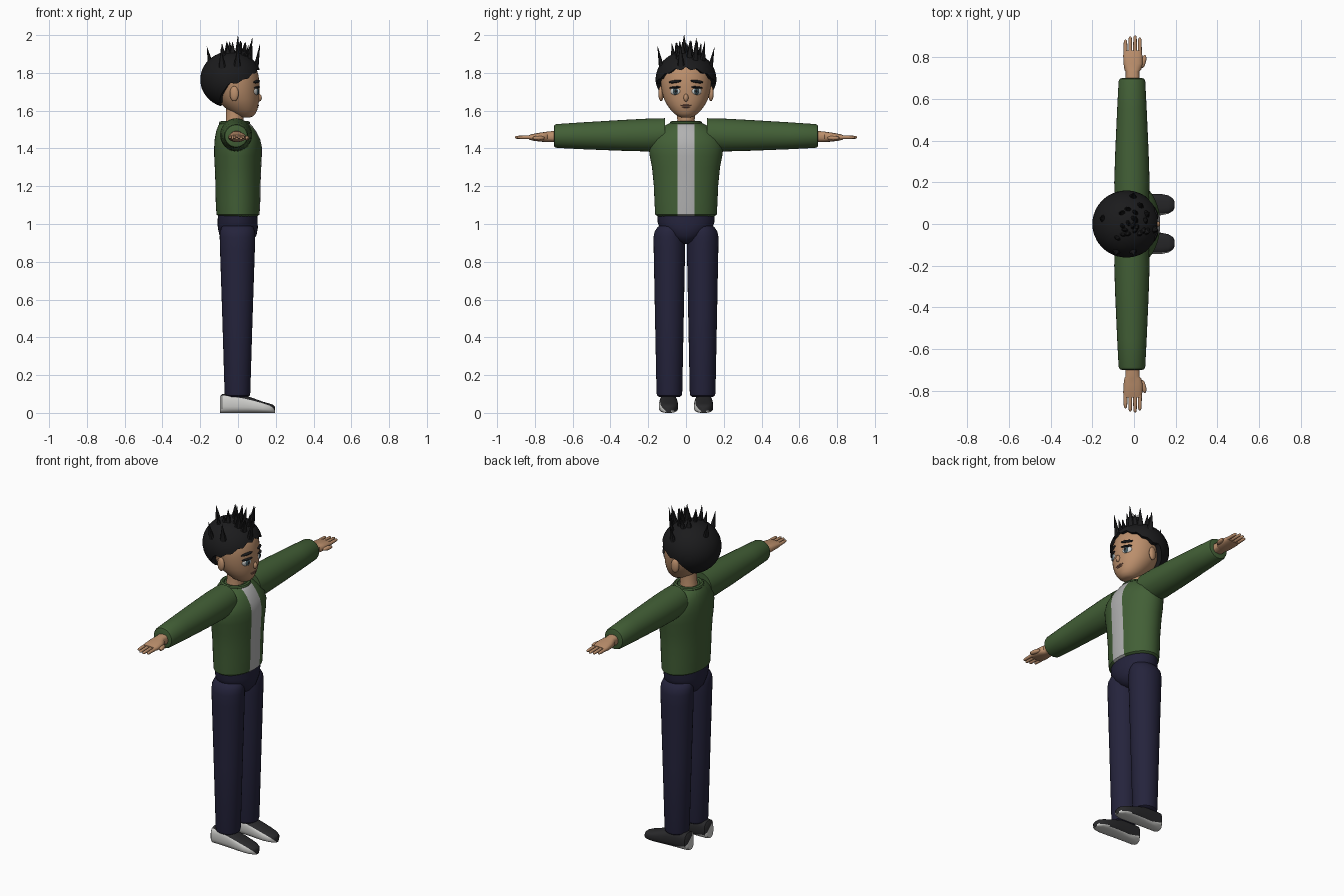
import bpy, bmesh, math, random
from mathutils import Matrix, Vector, Euler

if "Cube" in bpy.data.objects:
    bpy.data.objects.remove(bpy.data.objects["Cube"])

random.seed(4)
pi = math.pi


def colour(name, r, g, b):
    m = bpy.data.materials.new(name)
    m.diffuse_color = (r, g, b, 1)
    m.use_nodes = True
    m.node_tree.nodes["Principled BSDF"].inputs["Base Color"].default_value = m.diffuse_color
    return m


GREEN = colour("jacket_green", .055, .115, .037)
NAVY = colour("trouser_navy", .018, .017, .045)
HAIR = colour("hair_black", .011, .011, .012)
SKIN = colour("skin", .50, .275, .15)
GREY = colour("shirt_grey", .44, .44, .44)
WHITE = colour("white", .62, .62, .60)
BLACK = colour("shoe_black", .022, .022, .024)
IRIS = colour("iris_grey", .05, .09, .11)
LIP = colour("lip_brown", .27, .125, .085)


def finish(name, bm, *mats):
    bmesh.ops.recalc_face_normals(bm, faces=bm.faces[:])
    me = bpy.data.meshes.new(name)
    bm.to_mesh(me)
    bm.free()
    for m in mats:
        me.materials.append(m)
    ob = bpy.data.objects.new(name, me)
    bpy.context.collection.objects.link(ob)
    return ob


def loft(axis, sections, n=32, p=2.0):
    """Closed tube; each section is (position, centre a, centre b, radius a, radius b)."""
    order = {'x': (2, 0, 1), 'y': (0, 2, 1), 'z': (0, 1, 2)}[axis]
    bm = bmesh.new()
    rings = []
    for t, ca, cb, ra, rb in sections:
        ring = []
        for i in range(n):
            c, s = math.cos(2 * pi * i / n), math.sin(2 * pi * i / n)
            v = (ca + ra * math.copysign(abs(c) ** (2 / p), c),
                 cb + rb * math.copysign(abs(s) ** (2 / p), s), t)
            ring.append(bm.verts.new([v[k] for k in order]))
        rings.append(ring)
    for a, b in zip(rings, rings[1:]):
        for i in range(n):
            j = (i + 1) % n
            bm.faces.new((a[i], a[j], b[j], b[i]))
    bm.faces.new(rings[0])
    bm.faces.new(rings[-1])
    return bm


def blob(name, loc, size, mat, rot=(0, 0, 0), seg=20):
    bm = bmesh.new()
    m = Matrix.LocRotScale(Vector(loc), Euler(rot), Vector(size))
    bmesh.ops.create_uvsphere(bm, u_segments=seg, v_segments=seg // 2, radius=1, matrix=m)
    return finish(name, bm, mat)


def split(bm, co, no):
    bmesh.ops.bisect_plane(bm, geom=bm.verts[:] + bm.edges[:] + bm.faces[:],
                           plane_co=co, plane_no=no)


# Jacket body with the shirt strip down the chest
bm = loft('z', [(1.04, 0, 0, .10, .15), (1.05, 0, 0, .114, .163), (1.12, 0, 0, .118, .167),
                (1.2, 0, 0, .119, .17), (1.3, 0, 0, .123, .18), (1.36, 0, 0, .126, .192),
                (1.41, 0, 0, .126, .198), (1.45, -.003, 0, .12, .19), (1.49, -.01, 0, .106, .16),
                (1.52, -.015, 0, .09, .115), (1.535, -.018, 0, .075, .085)], 48)
for y in (-.046, .046):
    split(bm, (0, y, 0), (0, 1, 0))
for f in bm.faces:
    c = f.calc_center_median()
    f.material_index = int(abs(c.y) < .046 and c.x > .03 and len(f.verts) < 8)
finish("jacket_body", bm, GREEN, GREY)

# Collar ring
bm = bmesh.new()
N, M = 32, 8
vs = [[bm.verts.new((-.018 + (.07 + .013 * math.cos(b * 2 * pi / M)) * math.cos(a * 2 * pi / N),
                     (.074 + .013 * math.cos(b * 2 * pi / M)) * math.sin(a * 2 * pi / N),
                     1.532 + .013 * math.sin(b * 2 * pi / M))) for b in range(M)] for a in range(N)]
for a in range(N):
    for b in range(M):
        bm.faces.new((vs[a][b], vs[(a + 1) % N][b], vs[(a + 1) % N][(b + 1) % M], vs[a][(b + 1) % M]))
finish("collar", bm, GREEN)

# Hips
finish("hips", loft('z', [(.895, 0, 0, .04, .03), (.91, 0, 0, .075, .06), (.94, 0, 0, .098, .1),
                          (.98, -.001, 0, .106, .14), (1.01, -.002, 0, .106, .15),
                          (1.06, -.002, 0, .104, .153)]), NAVY)

# Neck
finish("neck", loft('z', [(1.5, -.02, 0, .055, .055), (1.55, -.018, 0, .046, .046),
                          (1.63, -.012, 0, .05, .05)]), SKIN)

# Head
finish("head", loft('z', [(1.564, .045, 0, .018, .022), (1.57, .04, 0, .04, .042),
                          (1.585, .032, 0, .061, .063), (1.605, .023, 0, .079, .082),
                          (1.63, .012, 0, .096, .1), (1.66, .002, 0, .11, .116),
                          (1.7, -.007, 0, .12, .127), (1.74, -.012, 0, .126, .133),
                          (1.79, -.017, 0, .125, .133), (1.83, -.02, 0, .115, .12),
                          (1.87, -.025, 0, .08, .085)], 40), SKIN)

# Hair cap: dome whose lower rim follows the hairline
HC, HR = Vector((-.037, 0, 1.765)), Vector((.163, .161, .15))
LINE = [(0, 1.825), (25, 1.815), (50, 1.785), (70, 1.755), (98, 1.735), (112, 1.68), (130, 1.64), (180, 1.628)]


def hairline(deg):
    for (a, za), (b, zb) in zip(LINE, LINE[1:]):
        if deg <= b:
            return za + (zb - za) * (deg - a) / (b - a)
    return LINE[-1][1]


bm = bmesh.new()
N, M = 64, 14
top = bm.verts.new(HC + Vector((0, 0, HR.z)))
cols = []
for i in range(N):
    t = 2 * pi * i / N
    deg = abs(math.degrees(t) if t <= pi else math.degrees(t) - 360)
    wave = .006 * math.cos(i * pi / 2)
    end = math.acos((hairline(deg) + wave - HC.z) / HR.z)
    col = []
    for k in range(1, M + 2):
        ph, sc = end * min(k, M) / M, 1 if k <= M else .8
        col.append(bm.verts.new(HC + Vector((HR.x * math.sin(ph) * math.cos(t) * sc,
                                             HR.y * math.sin(ph) * math.sin(t) * sc,
                                             HR.z * math.cos(ph)))))
    cols.append(col)
for i in range(N):
    a, b = cols[i], cols[(i + 1) % N]
    bm.faces.new((top, a[0], b[0]))
    for k in range(M):
        bm.faces.new((a[k], a[k + 1], b[k + 1], b[k]))
finish("hair_cap", bm, HAIR)

# Hair spikes, named by tip position plus scattered extras
tips = [(-.165, .03, 1.94), (-.09, -.15, 1.93), (0, .15, 1.935), (-.085, -.075, 1.955), (0, -.01, 2),
        (.075, .055, 1.985), (.117, -.03, 1.955), (.04, .1, 1.965), (-.06, .06, 1.965), (.0, -.15, 1.94)]
for i in range(18):
    a, r = random.uniform(0, 2 * pi), random.uniform(.02, .1)
    tips.append((r * math.cos(a), r * math.sin(a), 1.985 - r * .3 - random.uniform(0, .02)))
bm = bmesh.new()
for tip in map(Vector, tips):
    x, y = (tip.x - HC.x) * .86, tip.y * .86
    base = HC + Vector((x, y, HR.z * math.sqrt(max(.03, 1 - (x / HR.x) ** 2 - (y / HR.y) ** 2)) - .02))
    d = tip - base
    rot = d.to_track_quat('Z', 'Y').to_matrix().to_4x4()
    bmesh.ops.create_cone(bm, cap_ends=True, segments=8, radius1=.021, radius2=.001, depth=d.length,
                          matrix=Matrix.Translation((base + tip) / 2) @ rot @ Matrix.Diagonal((1, .65, 1, 1)))
finish("hair_spikes", bm, HAIR)

# Nose and mouth
blob("nose", (.112, 0, 1.668), (.014, .013, .02), SKIN)
blob("upper_lip", (.103, 0, 1.628), (.008, .03, .005), LIP)
blob("lower_lip", (.101, 0, 1.619), (.008, .022, .005), LIP)

for s, side in ((1, "left"), (-1, "right")):
    # Face details
    yaw = s * .42
    blob(side + "_eye", (.095, s * .056, 1.703), (.011, .029, .021), WHITE, (0, 0, yaw))
    blob(side + "_iris", (.1, s * .055, 1.703), (.01, .017, .019), IRIS, (0, 0, yaw))
    blob(side + "_pupil", (.105, s * .054, 1.703), (.007, .009, .011), HAIR, (0, 0, yaw))
    blob(side + "_eyelash", (.101, s * .058, 1.723), (.011, .033, .006), HAIR, (-s * .08, 0, yaw))
    blob(side + "_eyebrow", (.099, s * .058, 1.754), (.01, .037, .008), HAIR, (-s * .12, 0, yaw))
    blob(side + "_ear", (-.02, s * .132, 1.69), (.024, .014, .04), SKIN, (0, 0, s * .2))

    # Sleeve
    finish(side + "_sleeve", loft('y', [(s * y, -.01, z, rx, rz) for y, z, rx, rz in (
        (.11, 1.475, .082, .085), (.2, 1.471, .085, .087), (.35, 1.469, .08, .081), (.55, 1.467, .071, .071),
        (.685, 1.466, .064, .063), (.697, 1.466, .059, .058), (.7, 1.466, .05, .05))]), GREEN)

    # Hand: wrist and palm, fingers, thumb
    finish(side + "_palm", loft('y', [(s * y, x, z, rx, rz) for y, x, z, rx, rz in (
        (.68, -.007, 1.463, .034, .03), (.733, -.007, 1.462, .033, .028), (.74, -.006, 1.461, .04, .027),
        (.77, -.004, 1.46, .046, .024), (.81, -.006, 1.459, .046, .018), (.832, -.006, 1.459, .042, .012))],
        24, 2.5), SKIN)
    for k, (x, end) in enumerate(((-.041, .885), (-.018, .9), (.005, .905), (.028, .895))):
        finish(f"{side}_finger_{k + 1}", loft('y', [(s * y, x, 1.459, r, r) for y, r in (
            (.815, .01), (.86, .009), (end - .01, .008), (end - .003, .006), (end, .002))], 12), SKIN)
    blob(side + "_thumb", (.045, s * .78, 1.455), (.013, .034, .012), SKIN, (0, 0, -s * .25), 14)

    # Trouser leg
    finish(side + "_leg", loft('z', [(z, -.003, s * y, rx, ry) for z, y, rx, ry in (
        (.085, .088, .055, .055), (.092, .088, .065, .065), (.105, .088, .068, .068), (.5, .088, .08, .076),
        (.86, .088, .092, .083), (.93, .089, .094, .083), (.96, .088, .092, .078), (.985, .084, .083, .065),
        (1.0, .08, .06, .045))]), NAVY)

    # Shoe: dark upper, slanting pale side and sole
    yc = s * .093
    bm = loft('x', [(x, yc, h / 2, w, h / 2) for x, w, h in (
        (-.096, .028, .085), (-.085, .042, .1), (-.03, .045, .102), (.03, .048, .095), (.08, .051, .078),
        (.13, .051, .06), (.165, .044, .05), (.187, .03, .042), (.195, .014, .034))], 28, 2.8)
    no = Vector((.25, .9, 1))
    co = Vector((0, yc, .045))
    split(bm, co, no)
    bm.normal_update()
    for f in bm.faces:
        c = f.calc_center_median()
        f.material_index = int((c - co).dot(no) < 0 or c.z < .012)
    finish(side + "_shoe", bm, BLACK, WHITE)

# Smooth shading with sharp edges kept
for ob in bpy.context.collection.objects:
    ob.select_set(True)
    bpy.context.view_layer.objects.active = ob
bpy.ops.object.shade_smooth_by_angle(angle=math.radians(40))
